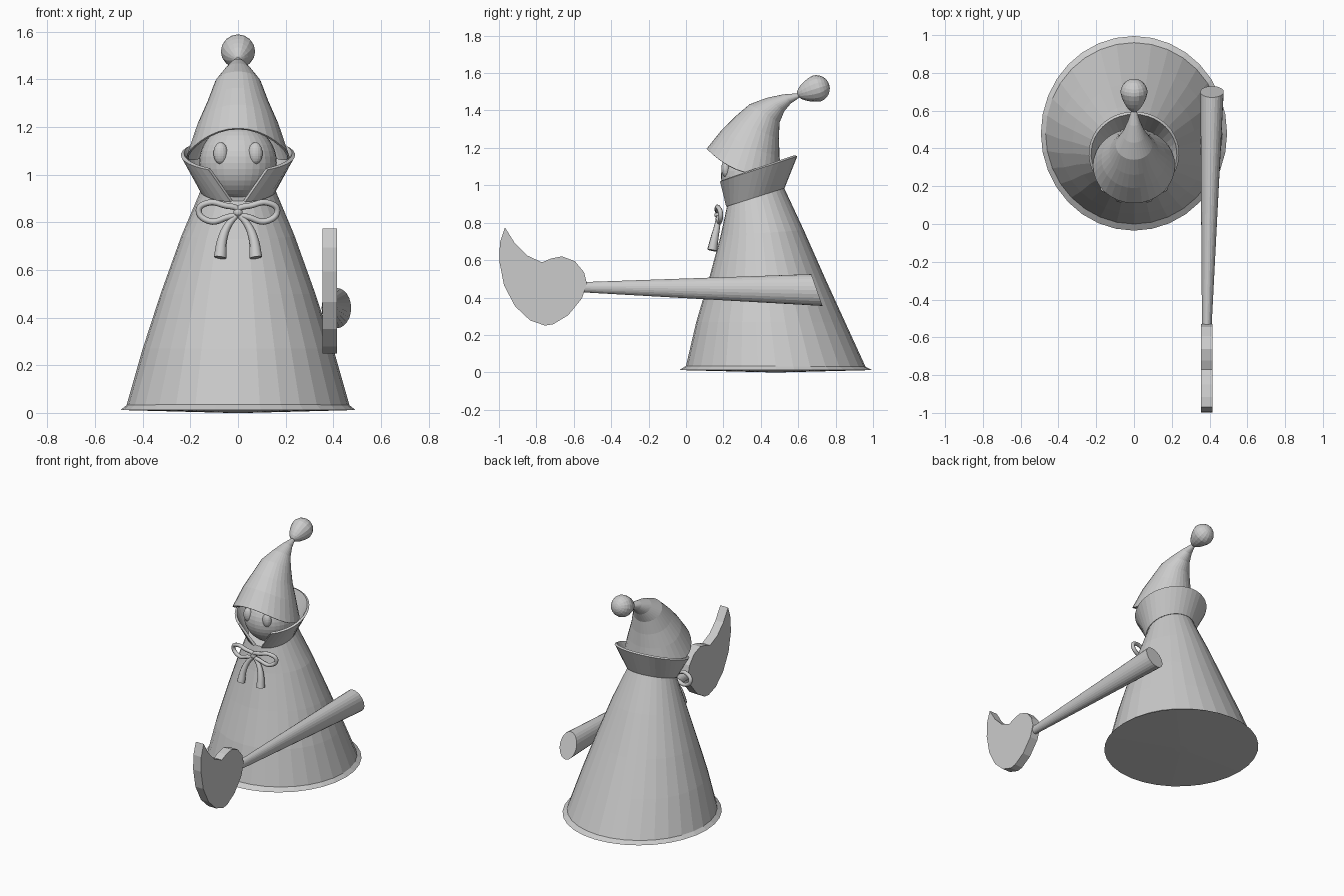
import bpy, bmesh
from math import sin, cos, pi, radians
from mathutils import Vector, Matrix

if "Cube" in bpy.data.objects:
    bpy.data.objects.remove(bpy.data.objects["Cube"])

grey = bpy.data.materials.new("plain_grey")
grey.use_nodes = True
grey.diffuse_color = (0.6, 0.6, 0.6, 1)
grey.node_tree.nodes["Principled BSDF"].inputs["Base Color"].default_value = (0.6, 0.6, 0.6, 1)


def add_object(name, bm):
    bmesh.ops.recalc_face_normals(bm, faces=bm.faces)
    mesh = bpy.data.meshes.new(name)
    bm.to_mesh(mesh)
    bm.free()
    mesh.materials.append(grey)
    ob = bpy.data.objects.new(name, mesh)
    bpy.context.collection.objects.link(ob)
    return ob


def ring_point(ring, t, x=0):
    """Point on a tilted ellipse; t = 0 is the front, t = pi the back."""
    fy, fz, by, bz, rx, sag = ring
    k = (1 - cos(t)) / 2
    return Vector((x + rx * sin(t), fy + (by - fy) * k,
                   fz + (bz - fz) * k - sag * sin(t) ** 2))


def loft(name, rings, segs=32, x=0, x_end=None, openings=None, caps=(False, False)):
    bm = bmesh.new()
    rows = []
    for i, ring in enumerate(rings):
        xi = x if x_end is None else x + (x_end - x) * i / (len(rings) - 1)
        if openings:
            a = radians(openings[i])
            angles = [a + (2 * pi - 2 * a) * j / segs for j in range(segs + 1)]
        else:
            angles = [2 * pi * j / segs for j in range(segs)]
        rows.append([bm.verts.new(ring_point(ring, t, xi)) for t in angles])
    n = len(rows[0])
    for low, high in zip(rows, rows[1:]):
        for j in range(n - 1 if openings else n):
            k = (j + 1) % n
            bm.faces.new((low[j], low[k], high[k], high[j]))
    if caps[0]:
        bm.faces.new(rows[0])
    if caps[1]:
        bm.faces.new(rows[-1])
    return add_object(name, bm)


def ellipsoid(name, centre, radii, segs, rows):
    bm = bmesh.new()
    m = Matrix.Translation(centre) @ Matrix.Diagonal((*radii, 1))
    bmesh.ops.create_uvsphere(bm, u_segments=segs, v_segments=rows, radius=1, matrix=m)
    return add_object(name, bm)


def spline_curve(points, closed, radii=None):
    curve = bpy.data.curves.new("path", "CURVE")
    curve.dimensions = "3D"
    s = curve.splines.new("BEZIER")
    s.bezier_points.add(len(points) - 1)
    for i, (bp, co) in enumerate(zip(s.bezier_points, points)):
        bp.co = co
        bp.handle_left_type = bp.handle_right_type = "AUTO"
        bp.radius = radii[i] if radii else 1
    s.use_cyclic_u = closed
    s.resolution_u = 6
    return curve


def curve_to_bmesh(curve):
    ob = bpy.data.objects.new("path", curve)
    bpy.context.collection.objects.link(ob)
    deps = bpy.context.evaluated_depsgraph_get()
    mesh = bpy.data.meshes.new_from_object(ob.evaluated_get(deps))
    bm = bmesh.new()
    bm.from_mesh(mesh)
    bpy.data.objects.remove(ob)
    bpy.data.meshes.remove(mesh)
    return bm


# Robe: leaning cone with a flared hem
loft("robe", [
    (0.44, 0.0, 0.52, 0.0, 0.04, 0),
    (-0.035, 0.012, 0.995, 0.012, 0.493, 0),
    (0.0, 0.035, 0.96, 0.03, 0.468, 0),
    (0.055, 0.27, 0.85, 0.27, 0.40, 0),
    (0.123, 0.5, 0.745, 0.5, 0.325, 0),
    (0.185, 0.73, 0.63, 0.76, 0.237, 0),
    (0.22, 0.89, 0.525, 0.985, 0.155, 0)], caps=(True, True))

# Collar: flared strip open at the front
collar = loft("collar", [
    (0.212, 0.885, 0.527, 0.985, 0.16, 0),
    (0.15, 1.01, 0.595, 1.155, 0.24, 0)], openings=(11, 31))
solid = collar.modifiers.new("thickness", "SOLIDIFY")
solid.thickness = 0.015
solid.offset = -1

# Head and eyes
ellipsoid("head", (0, 0.35, 1.05), (0.163, 0.163, 0.163), 32, 20)
for side, name in ((1, "left_eye"), (-1, "right_eye")):
    ellipsoid(name, (side * 0.073, 0.213, 1.09), (0.03, 0.024, 0.046), 16, 12)

# Hat: bent hollow cone with a raised front brim
hat = loft("hat", [
    (0.11, 1.195, 0.505, 1.09, 0.217, 0.07),
    (0.19, 1.295, 0.5, 1.16, 0.172, 0.025),
    (0.26, 1.365, 0.497, 1.25, 0.13, 0.01),
    (0.34, 1.433, 0.5, 1.335, 0.097, 0),
    (0.43, 1.467, 0.525, 1.395, 0.06, 0),
    (0.52, 1.486, 0.56, 1.437, 0.033, 0),
    (0.605, 1.492, 0.605, 1.468, 0.012, 0)], caps=(False, True))
rim = hat.modifiers.new("thickness", "SOLIDIFY")
rim.thickness = 0.008

# Pompom: egg turned about the hat tip direction
axis = Vector((0, 0.95, 0.3)).normalized()
bm = bmesh.new()
bmesh.ops.create_uvsphere(bm, u_segments=16, v_segments=12, radius=0.072)
turn = Vector((0, 0, 1)).rotation_difference(axis).to_matrix()
for v in bm.verts:
    h = v.co.z / 0.072
    if h < 0:
        v.co.z *= 1.5
        v.co.x *= 1 + 0.25 * h
        v.co.y *= 1 + 0.25 * h
    v.co = turn @ v.co + Vector((0, 0.697, 1.517))
add_object("pompom", bm)

# Bow: two rope loops, two flaring tails and a knot
for side, name in ((1, "left"), (-1, "right")):
    loop = [(0, 0.172, 0.845), (0.06, 0.165, 0.872), (0.125, 0.172, 0.882),
            (0.165, 0.185, 0.85), (0.12, 0.18, 0.805), (0.05, 0.172, 0.82)]
    tail = [(0, 0.172, 0.835), (0.04, 0.168, 0.79), (0.065, 0.155, 0.73), (0.075, 0.14, 0.652)]
    for part, pts, closed, radii in (("bow_loop", loop, True, None),
                                     ("bow_tail", tail, False, (0.8, 1.2, 1.6, 2.1))):
        curve = spline_curve([(side * x, y, z) for x, y, z in pts], closed, radii)
        curve.bevel_depth = 0.013
        curve.bevel_resolution = 2
        curve.use_fill_caps = True
        add_object(name + "_" + part, curve_to_bmesh(curve))
ellipsoid("bow_knot", (0, 0.172, 0.842), (0.02, 0.02, 0.02), 12, 8)

# Axe handle: tapered shaft with a slanted butt
loft("axe_handle", [
    (-0.56, 0.428, -0.56, 0.482, 0.025, 0),
    (0.73, 0.355, 0.67, 0.525, 0.062, 0)], segs=24, x=0.385, x_end=0.413, caps=(True, True))

# Axe blade: curved outline with a crescent tip, given thickness
outline = [(-0.968, 0.775), (-0.915, 0.69), (-0.85, 0.625), (-0.77, 0.588), (-0.722, 0.608),
           (-0.663, 0.62), (-0.594, 0.594), (-0.545, 0.535), (-0.53, 0.476), (-0.556, 0.396),
           (-0.63, 0.305), (-0.71, 0.257), (-0.754, 0.25), (-0.834, 0.278), (-0.914, 0.353),
           (-0.973, 0.465), (-0.998, 0.594), (-0.995, 0.695)]
bm = bmesh.new()
face = bm.faces.new([bm.verts.new((0.355, y, z)) for y, z in outline])
out = bmesh.ops.extrude_face_region(bm, geom=[face])
moved = [g for g in out["geom"] if isinstance(g, bmesh.types.BMVert)]
bmesh.ops.translate(bm, verts=moved, vec=(0.06, 0, 0))
add_object("axe_blade", bm)
